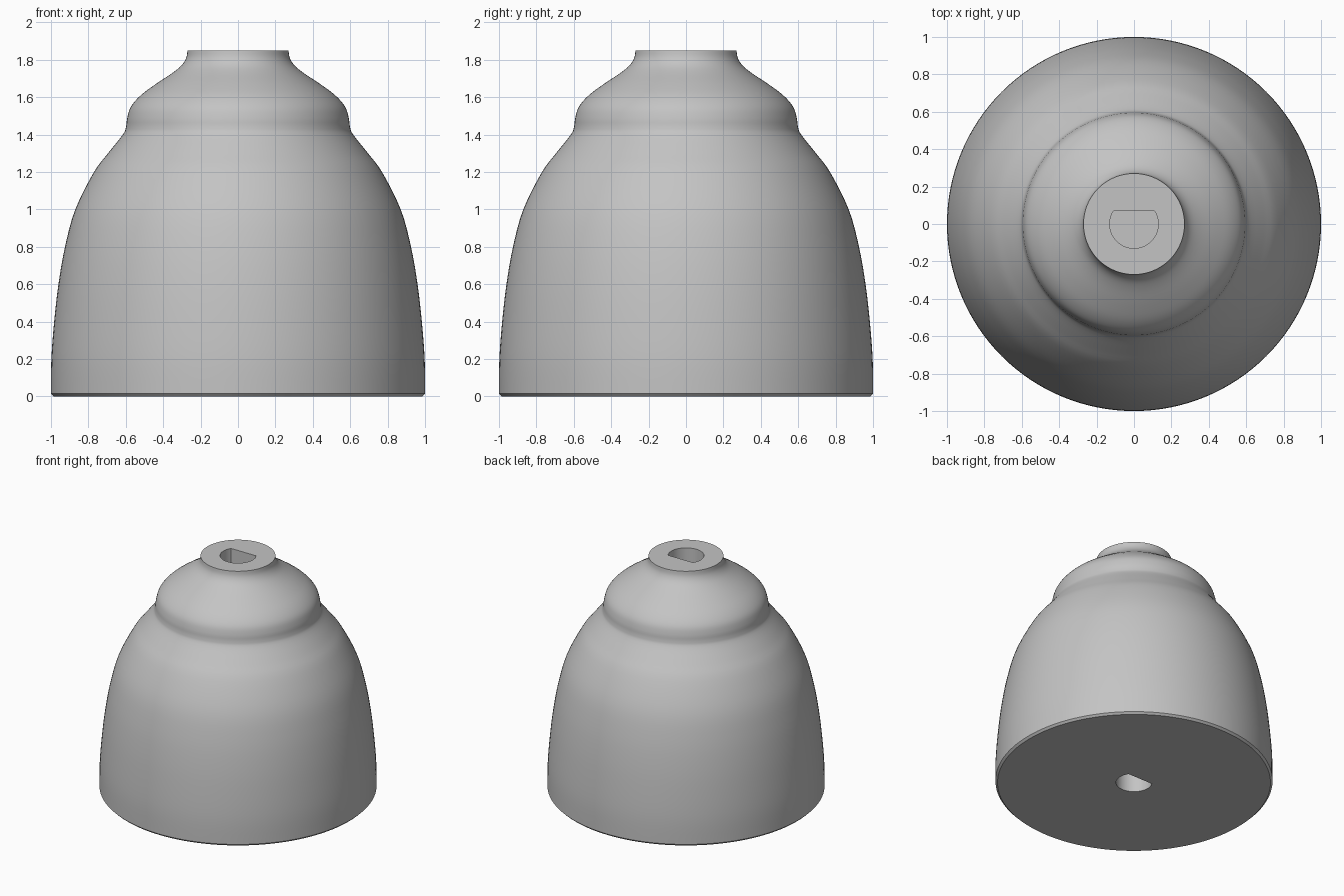
import bpy
import bmesh
import math

if "Cube" in bpy.data.objects:
    bpy.data.objects.remove(bpy.data.objects["Cube"], do_unlink=True)

SEGMENTS = 128
HEIGHT = 1.85

grey = bpy.data.materials.new("plain grey")
grey.use_nodes = True
grey.diffuse_color = (0.55, 0.55, 0.55, 1)
grey.node_tree.nodes["Principled BSDF"].inputs["Base Color"].default_value = (0.55, 0.55, 0.55, 1)


def make_object(name, bm):
    bmesh.ops.recalc_face_normals(bm, faces=bm.faces)
    mesh = bpy.data.meshes.new(name)
    bm.to_mesh(mesh)
    bm.free()
    mesh.materials.append(grey)
    obj = bpy.data.objects.new(name, mesh)
    bpy.context.collection.objects.link(obj)
    return obj


def smooth_curve(points, steps=4):
    """Catmull-Rom curve through the points."""
    padded = [points[0]] + points + [points[-1]]
    result = []
    for a, b, c, d in zip(padded, padded[1:], padded[2:], padded[3:]):
        for i in range(steps):
            t = i / steps
            result.append(tuple(
                0.5 * (2 * q + (r - p) * t + (2 * p - 5 * q + 4 * r - s) * t ** 2
                       + (3 * q - p - 3 * r + s) * t ** 3)
                for p, q, r, s in zip(a, b, c, d)))
    return result + [points[-1]]


def lathe(name, profile):
    """Closed solid of revolution from (radius, height) pairs."""
    bm = bmesh.new()
    rings = []
    for radius, z in profile:
        angles = [math.tau * i / SEGMENTS for i in range(SEGMENTS)]
        rings.append([bm.verts.new((radius * math.cos(a), radius * math.sin(a), z)) for a in angles])
    for low, high in zip(rings, rings[1:]):
        for i in range(SEGMENTS):
            j = (i + 1) % SEGMENTS
            bm.faces.new((low[i], low[j], high[j], high[i]))
    bm.faces.new(rings[0])
    bm.faces.new(rings[-1])
    return make_object(name, bm)


def d_prism(name, bottom, top, radius=0.13, flat=0.07):
    """Round bar with a flat on its back side."""
    bm = bmesh.new()
    start = math.pi - math.asin(flat / radius)
    sweep = math.tau - 2 * (math.pi / 2 - math.asin(flat / radius))
    angles = [start + sweep * i / 40 for i in range(41)]
    base = bm.faces.new([bm.verts.new((radius * math.cos(a), radius * math.sin(a), bottom)) for a in angles])
    extruded = bmesh.ops.extrude_face_region(bm, geom=[base], use_keep_orig=True)
    verts = [g for g in extruded["geom"] if isinstance(g, bmesh.types.BMVert)]
    bmesh.ops.translate(bm, verts=verts, vec=(0, 0, top - bottom))
    return make_object(name, bm)


# Bell body with a stepped shoulder, short neck and chamfered base
outline = [(1.0, 0.015), (0.998, 0.2), (0.983, 0.4), (0.96, 0.6), (0.925, 0.8),
           (0.87, 1.0), (0.77, 1.2), (0.695, 1.3), (0.616, 1.4), (0.599, 1.44),
           (0.592, 1.49), (0.572, 1.55), (0.52, 1.61), (0.44, 1.67), (0.35, 1.73),
           (0.302, 1.77), (0.277, 1.81), (0.27, HEIGHT)]
bell = lathe("bell_body", [(0.985, 0)] + smooth_curve(outline))

# D-shaped sockets in the top and the base
bpy.context.view_layer.objects.active = bell
bell.select_set(True)
for name, low, high in (("top_socket", 0.95, HEIGHT + 0.1), ("base_socket", -0.1, 0.85)):
    cutter = d_prism(name, low, high)
    cutter.hide_render = True
    cut = bell.modifiers.new(name, "BOOLEAN")
    cut.operation = "DIFFERENCE"
    cut.solver = "EXACT"
    cut.object = cutter
    bpy.ops.object.modifier_apply(modifier=cut.name)
    bpy.data.objects.remove(cutter, do_unlink=True)

bpy.ops.object.shade_smooth_by_angle(angle=math.radians(30))
